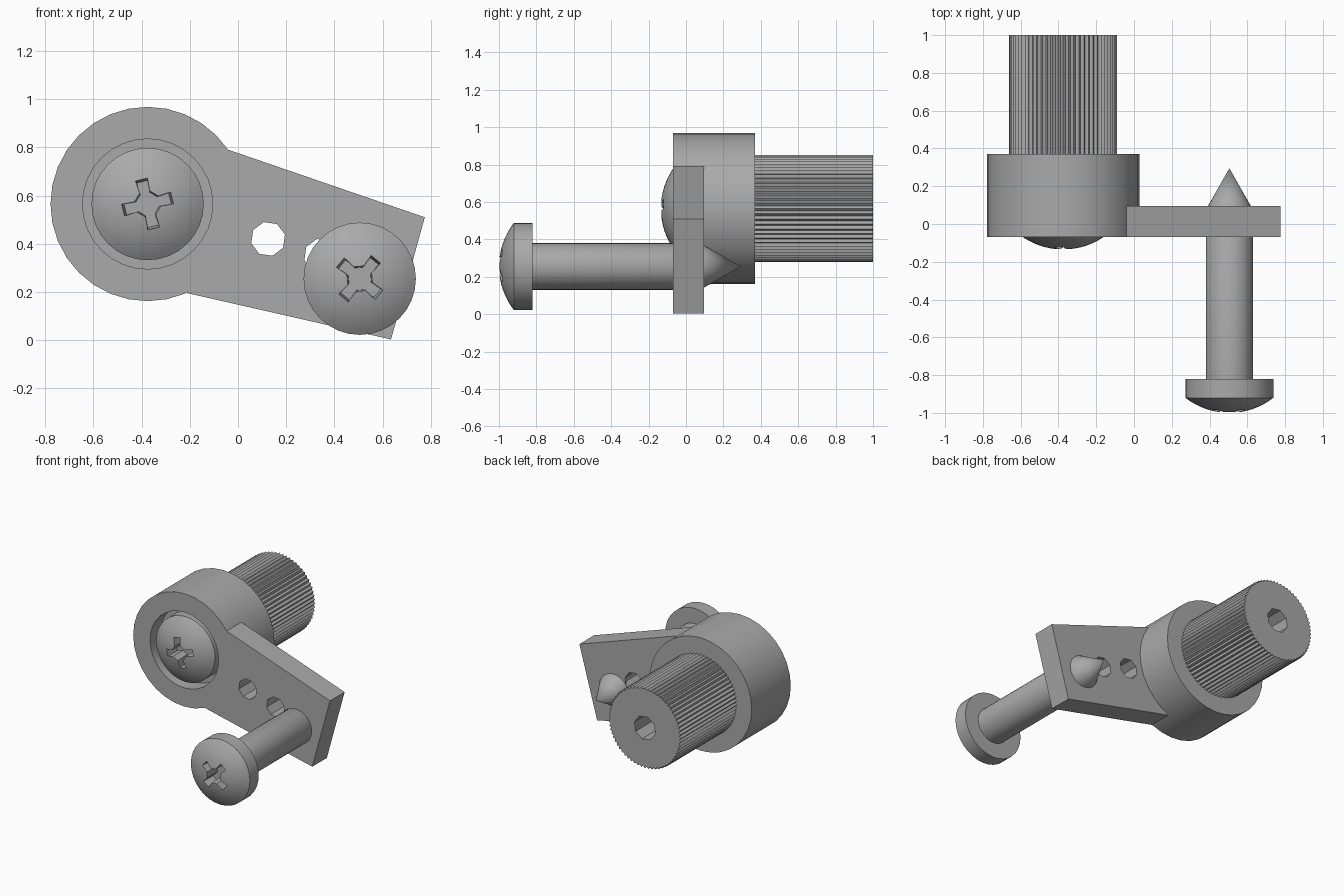
import bpy, bmesh, math
from mathutils import Vector

if "Cube" in bpy.data.objects:
    bpy.data.objects.remove(bpy.data.objects["Cube"])

HUB = (-0.375, 0.565)      # x, z of the hub axis
PIN = (0.505, 0.255)       # x, z of the loose screw axis
FRONT, BACK = -0.07, 0.37  # hub faces along y

steel = bpy.data.materials.new("grey_steel")
steel.use_nodes = True
grey = (0.4, 0.4, 0.4, 1)
steel.diffuse_color = grey
steel.node_tree.nodes["Principled BSDF"].inputs["Base Color"].default_value = grey


def finish(name, bm):
    bmesh.ops.remove_doubles(bm, verts=bm.verts, dist=1e-5)
    bmesh.ops.recalc_face_normals(bm, faces=bm.faces)
    mesh = bpy.data.meshes.new(name)
    bm.to_mesh(mesh)
    bm.free()
    ob = bpy.data.objects.new(name, mesh)
    bpy.context.collection.objects.link(ob)
    mesh.materials.append(steel)
    return ob


def lathe(name, centre, profile, steps=32):
    """Revolve (radius, y) points about an axis parallel to y."""
    bm = bmesh.new()
    cx, cz = centre
    vs = [bm.verts.new((cx + r, y, cz)) for r, y in profile]
    edges = [bm.edges.new(pair) for pair in zip(vs, vs[1:])]
    bmesh.ops.spin(bm, geom=vs + edges, cent=(cx, 0, cz), axis=(0, 1, 0),
                   angle=math.tau, steps=steps)
    return finish(name, bm)


def prism(name, points, y0, y1, centre=(0, 0), taper=1):
    """Extrude an (x, z) outline along y, optionally tapering the far end."""
    bm = bmesh.new()
    near, far = [[bm.verts.new((centre[0] + x * s, y, centre[1] + z * s))
                  for x, z in points] for y, s in ((y0, 1), (y1, taper))]
    bm.faces.new(near)
    bm.faces.new(far)
    for i in range(len(points)):
        j = (i + 1) % len(points)
        bm.faces.new((near[i], near[j], far[j], far[i]))
    return finish(name, bm)


def polygon(radius, n, turn=0):
    return [(radius * math.cos(math.tau * i / n + turn),
             radius * math.sin(math.tau * i / n + turn)) for i in range(n)]


def select(ob):
    bpy.ops.object.select_all(action='DESELECT')
    ob.select_set(True)
    bpy.context.view_layer.objects.active = ob


def cut(ob, cutter):
    mod = ob.modifiers.new("cut", 'BOOLEAN')
    mod.operation = 'DIFFERENCE'
    mod.solver = 'EXACT'
    mod.object = cutter
    select(ob)
    bpy.ops.object.modifier_apply(modifier=mod.name)
    bpy.data.objects.remove(cutter)


def smooth(ob):
    select(ob)
    bpy.ops.object.shade_smooth_by_angle(angle=math.radians(30))


def screw(name, centre, tip_y, turn, shaft):
    """Round-headed screw with a cross-shaped drive recess."""
    head, rise = 0.233, 0.08
    ball = (head ** 2 + rise ** 2) / (2 * rise)
    edge = math.asin(head / ball)
    profile = [(ball * math.sin(edge * i / 8),
                tip_y + ball * (1 - math.cos(edge * i / 8))) for i in range(9)]
    profile += [(head, tip_y + 0.18)] + shaft
    ob = lathe(name, centre, profile)
    # Cross outline: one flared arm and one curved valley per quarter
    arm = [(0.052, -0.022), (0.108, -0.026), (0.108, 0.026), (0.052, 0.022), (0.037, 0.037)]
    outline = []
    for q in range(4):
        a = math.radians(turn + 90 * q)
        outline += [(x * math.cos(a) - z * math.sin(a),
                     x * math.sin(a) + z * math.cos(a)) for x, z in arm]
    cut(ob, prism("recess_cutter", outline, tip_y - 0.02, tip_y + 0.11, centre, 0.88))
    smooth(ob)


# Round hub with a counterbored front
smooth(lathe("hub", HUB, [(0, 0.04), (0.27, 0.04), (0.27, FRONT), (0.403, FRONT),
                          (0.403, BACK), (0, BACK)]))

# Tapered arm reaching out of the hub, with two octagonal holes
arm = prism("arm_plate", [(-0.04, 0.79), (0.775, 0.51), (0.635, 0.003),
                          (-0.21, 0.195), (-0.04, 0.47)], FRONT, 0.095)
for hole in ((0.125, 0.42), (0.345, 0.35)):
    cut(arm, prism("hole_cutter", polygon(0.072, 8, 0.25), -0.2, 0.2, hole))

# Knurled shaft behind the hub, with a blind bore in its end
teeth = 64
ridges = [(x * s, z * s) for i, (x, z) in enumerate(polygon(0.286, teeth * 2))
          for s in [0.955 if i % 2 else 1]]
shaft = prism("knurled_shaft", ridges, BACK - 0.02, 1.0, HUB)
cut(shaft, prism("bore_cutter", polygon(0.085, 8, 0.25), 0.6, 1.1, HUB))

# Screw seated in the hub and pointed screw through the arm
screw("hub_screw", HUB, -0.135, 14, [(0, 0.045)])
screw("arm_screw", PIN, -1.0, 50, [(0.125, -0.82), (0.125, 0.075), (0, 0.295)])
